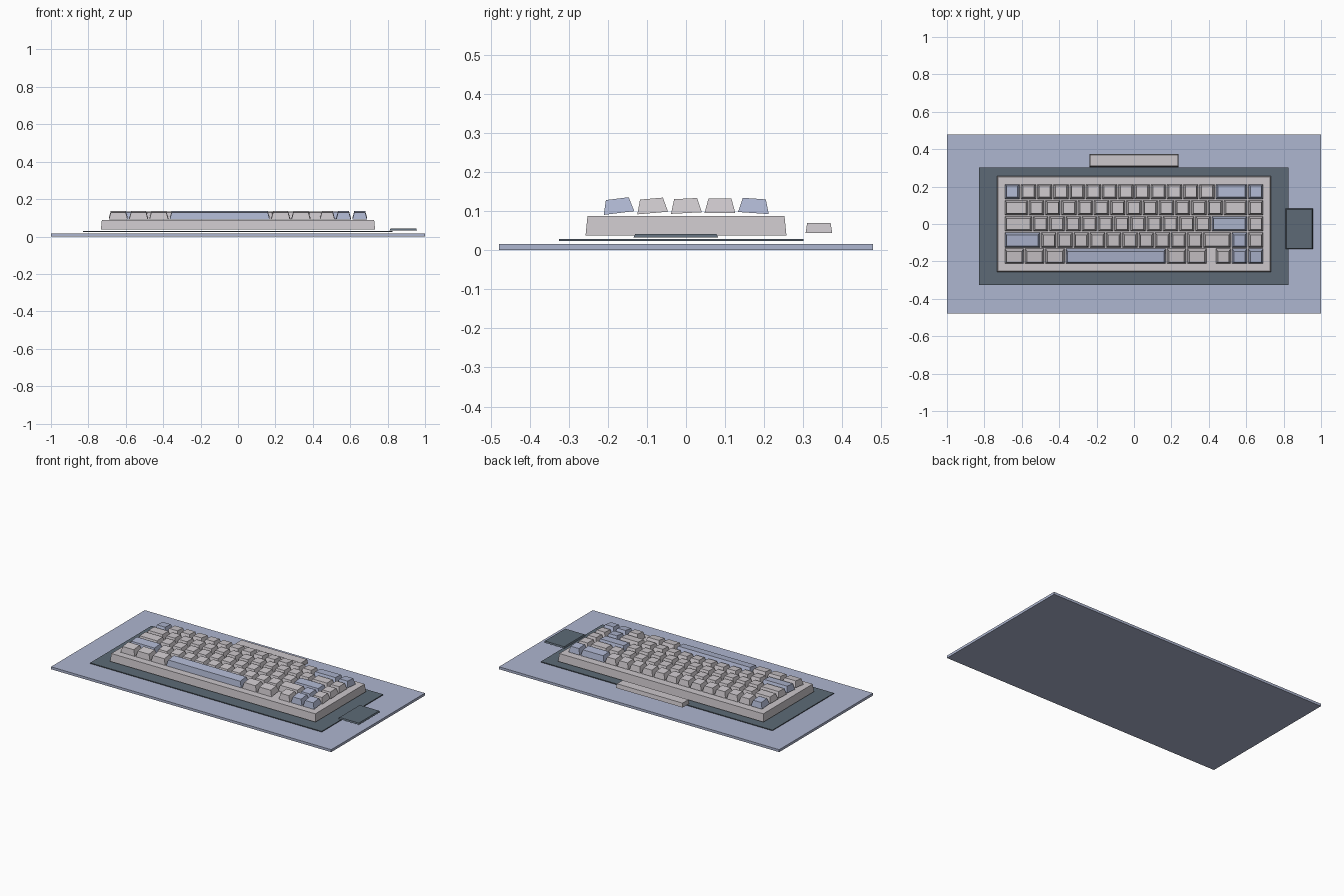
import bpy
import bmesh
from math import radians
from mathutils import Matrix, Vector

if "Cube" in bpy.data.objects:
    bpy.data.objects.remove(bpy.data.objects["Cube"], do_unlink=True)


def material(name, rgb):
    """Flat material from a display colour, stored as linear values."""
    lin = [((c / 255 + 0.055) / 1.055) ** 2.4 for c in rgb] + [1]
    m = bpy.data.materials.new(name)
    m.use_nodes = True
    m.diffuse_color = lin
    m.node_tree.nodes["Principled BSDF"].inputs["Base Color"].default_value = lin
    return m


BLUE = material("soft blue", (174, 182, 208))
SLATE = material("dark slate", (93, 106, 118))
GREY = material("warm light grey", (204, 199, 203))


def slab(name, mat, x, y, z, inset=0.0, tilt=0.0):
    """Box between the given ranges, its top drawn in by inset, tilted about x."""
    lo, hi = Vector((x[0], y[0], z[0])), Vector((x[1], y[1], z[1]))
    size, centre = hi - lo, (lo + hi) / 2
    bm = bmesh.new()
    bmesh.ops.create_cube(bm, size=1)
    for v in bm.verts:
        top = v.co.z > 0
        v.co = v.co * size
        if top:
            v.co.x -= inset if v.co.x > 0 else -inset
            v.co.y -= inset if v.co.y > 0 else -inset
    bm.transform(Matrix.Rotation(radians(tilt), 4, "X"))
    mesh = bpy.data.meshes.new(name)
    bm.to_mesh(mesh)
    bm.free()
    mesh.materials.append(mat)
    ob = bpy.data.objects.new(name, mesh)
    ob.location = centre
    bpy.context.collection.objects.link(ob)
    return ob


# Base layers
slab("desk_pad", BLUE, (-1, 1), (-0.478, 0.478), (0, 0.016))
slab("inner_mat", SLATE, (-0.828, 0.825), (-0.325, 0.301), (0.024, 0.029))

# Keyboard body and loose accessories
slab("keyboard_case", GREY, (-0.733, 0.733), (-0.257, 0.257), (0.038, 0.088), 0.005)
slab("side_card", SLATE, (0.811, 0.957), (-0.134, 0.082), (0.033, 0.042), 0.004)
slab("rear_bar", GREY, (-0.238, 0.238), (0.306, 0.374), (0.044, 0.07), 0.004)

# Key rows, back to front: tilt, key widths in units (negative = gap), blue keys
UNIT, GAP = 0.0868, 0.008
ROWS = [
    (-4, [1] * 13 + [2, 1], {0, 13, 14}),
    (0, [1.5] + [1] * 12 + [1.5, 1], set()),
    (3, [1.75] + [1] * 11 + [2.25, 1], {12}),
    (5, [2.25] + [1] * 10 + [1.75, 1, 1], {0, 12}),
    (7, [1.25] * 3 + [6.25, 1.25, 1.25, -0.5, 1, 1, 1], {3, 8, 9}),
]
for r, (tilt, widths, blue) in enumerate(ROWS):
    y = (2 - r) * UNIT
    x = -8 * UNIT
    for k, w in enumerate(widths):
        end = x + abs(w) * UNIT
        if w > 0:
            slab(f"key_row{r + 1}_{k + 1}", BLUE if k in blue else GREY,
                 (x + GAP / 2, end - GAP / 2),
                 (y - (UNIT - GAP) / 2, y + (UNIT - GAP) / 2),
                 (0.095, 0.132), 0.01, tilt)
        x = end
